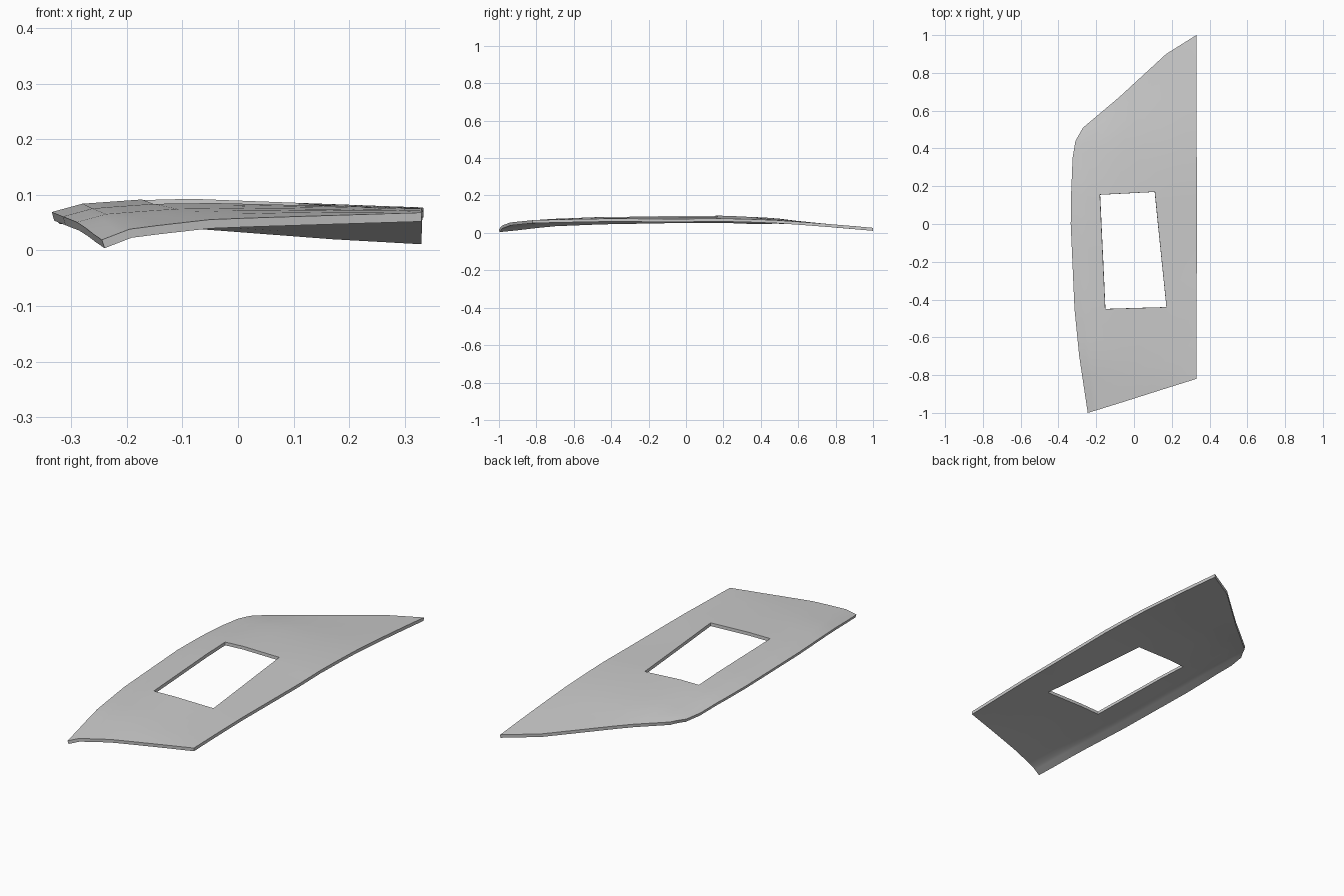
import bpy
import bmesh
from mathutils import Vector

default_cube = bpy.data.objects.get("Cube")
if default_cube:
    bpy.data.objects.remove(default_cube, do_unlink=True)

THICKNESS = 0.016
STEPS = 3  # subdivisions per patch

# Crown height, left border and right-hand fall along the length
CROWN = [(-1, .052), (-.94, .056), (-.82, .068), (-.7, .077), (-.45, .087), (0, .095),
         (.2, .094), (.45, .082), (.67, .055), (.9, .036), (1, .027)]
LEFT_BORDER = [(-1, -.245), (-.7, -.29), (-.45, -.315), (0, -.335), (.2, -.335), (1, -.33)]
RIGHT_FALL = [(-.82, 0), (-.7, .006), (0, .02), (.45, .012), (.67, 0)]
# Fall of the rounded left border against distance from it
LEFT_FALL = [(0, .026), (.055, .011), (.21, 0)]

# Plan of the panel, front row to back row, left column to right column
PLAN = [
    [(-.245, -1), (-.195, -.985), (-.05, -.94), (.17, -.87), (.33, -.82)],
    [(-.29, -.7), (-.237, -.7), (-.11, -.7), (.17, -.66), (.33, -.64)],
    [(-.315, -.45), (-.262, -.45), (-.152, -.45), (.172, -.44), (.331, -.44)],
    [(-.335, 0), (-.28, 0), (-.173, 0), (.127, 0), (.334, 0)],
    [(-.333, .155), (-.28, .155), (-.18, .155), (.11, .17), (.333, .18)],
    [(-.325, .35), (-.275, .37), (-.14, .42), (.14, .55), (.331, .62)],
    [(-.31, .44), (-.27, .51), (-.08, .67), (.17, .9), (.33, 1)],
]
OPENING_ROWS = (2, 3)
OPENING_COLUMN = 2


def sample(table, t):
    """Linear interpolation in a table of pairs, clamped at its ends."""
    if t <= table[0][0]:
        return table[0][1]
    for (t_a, v_a), (t_b, v_b) in zip(table, table[1:]):
        if t <= t_b:
            return v_a + (v_b - v_a) * (t - t_a) / (t_b - t_a)
    return table[-1][1]


def height(x, y):
    border = sample(LEFT_BORDER, y)
    across = max(0, min(1, (x + .12) / .45))
    edge_fall = sample(LEFT_FALL, x - border)
    if y < -.7:  # border curls down further towards the front tip
        edge_fall *= 1 + (-.7 - y) * .9
    return sample(CROWN, y) - edge_fall - sample(RIGHT_FALL, y) * across


def add_patch(bm, corners):
    """Fill one plan patch with a small grid lying on the curved surface."""
    a, b, c, d = [Vector(p) for p in corners]
    grid = []
    for j in range(STEPS + 1):
        row = []
        for i in range(STEPS + 1):
            p = a.lerp(b, i / STEPS).lerp(d.lerp(c, i / STEPS), j / STEPS)
            row.append(bm.verts.new((p.x, p.y, height(p.x, p.y))))
        grid.append(row)
    for low, high in zip(grid, grid[1:]):
        for i in range(STEPS):
            bm.faces.new((low[i], low[i + 1], high[i + 1], high[i]))


# Panel skin with the opening left out
bm = bmesh.new()
for r, (front, back) in enumerate(zip(PLAN, PLAN[1:])):
    for c in range(len(front) - 1):
        if r in OPENING_ROWS and c == OPENING_COLUMN:
            continue
        add_patch(bm, (front[c], front[c + 1], back[c + 1], back[c]))
bmesh.ops.remove_doubles(bm, verts=bm.verts, dist=.0005)
bmesh.ops.recalc_face_normals(bm, faces=bm.faces)
if sum(f.normal.z for f in bm.faces) < 0:
    bmesh.ops.reverse_faces(bm, faces=bm.faces)
mesh = bpy.data.meshes.new("curved_panel")
bm.to_mesh(mesh)
bm.free()
panel = bpy.data.objects.new("curved_panel", mesh)
bpy.context.collection.objects.link(panel)

# Plain grey finish
grey = bpy.data.materials.new("plain_grey")
grey.use_nodes = True
colour = (.6, .6, .6, 1)
grey.diffuse_color = colour
grey.node_tree.nodes["Principled BSDF"].inputs["Base Color"].default_value = colour
mesh.materials.append(grey)

# Sheet thickness, then smooth faces with sharp rims
bpy.context.view_layer.objects.active = panel
panel.select_set(True)
solid = panel.modifiers.new("thickness", 'SOLIDIFY')
solid.thickness = THICKNESS
solid.offset = -1
bpy.ops.object.modifier_apply(modifier=solid.name)
bpy.ops.object.shade_smooth_by_angle()
